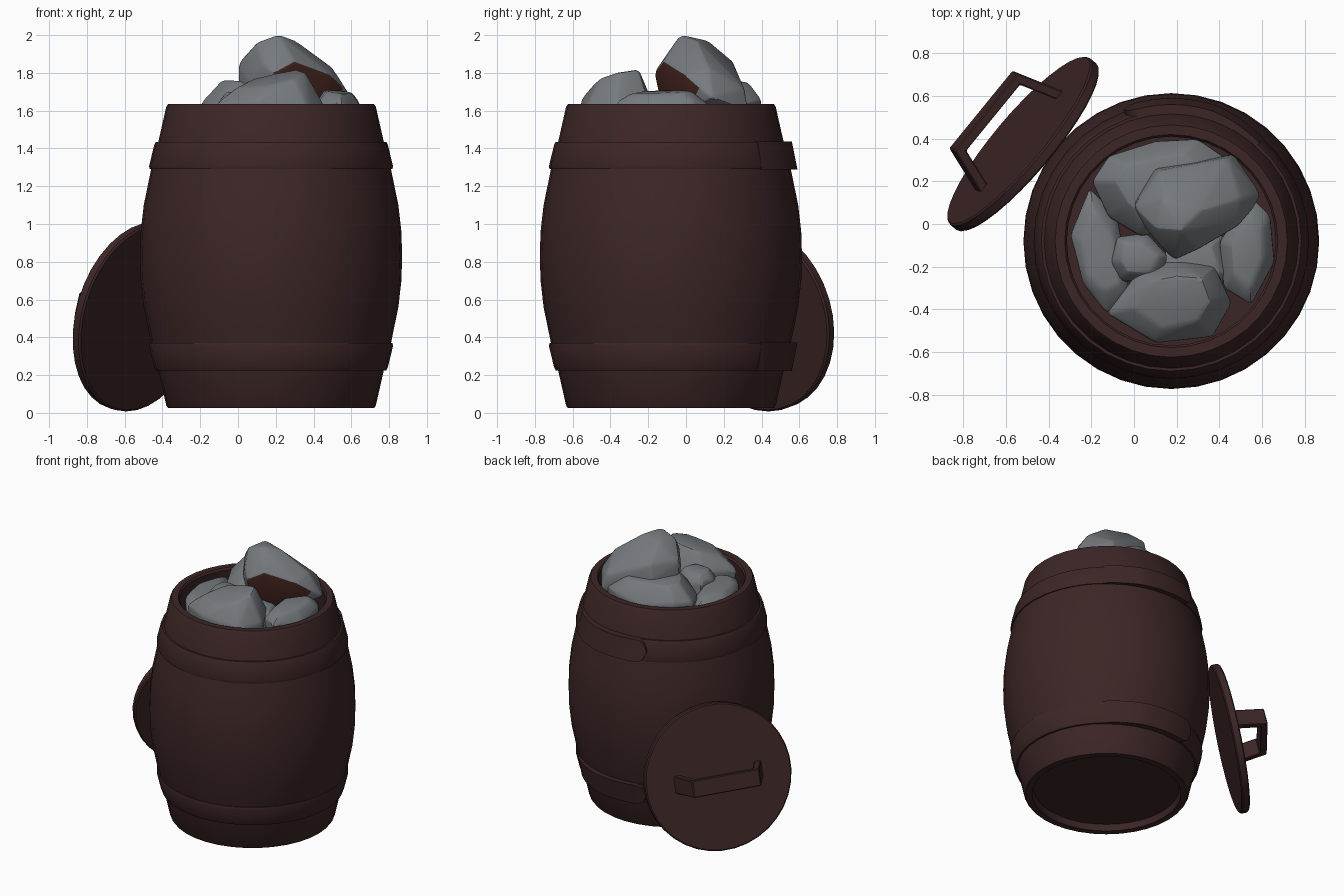
import bpy, bmesh, math
from mathutils import Matrix, Vector

if "Cube" in bpy.data.objects:
    bpy.data.objects.remove(bpy.data.objects["Cube"])


def material(name, rgb):
    m = bpy.data.materials.new(name)
    m.diffuse_color = (*rgb, 1)
    m.use_nodes = True
    m.node_tree.nodes["Principled BSDF"].inputs["Base Color"].default_value = m.diffuse_color
    return m


WOOD = material("dark_brown_wood", (0.046, 0.019, 0.019))
STONE = material("grey_stone", (0.180, 0.197, 0.212))
RUST = material("red_brown", (0.055, 0.017, 0.012))
CX, CY, MID = 0.175, -0.08, 0.83     # barrel axis and mid height


def finish(bm, name, mats, angle=30, matrix=None):
    bmesh.ops.remove_doubles(bm, verts=bm.verts, dist=1e-5)
    bmesh.ops.recalc_face_normals(bm, faces=bm.faces)
    me = bpy.data.meshes.new(name)
    bm.to_mesh(me)
    bm.free()
    ob = bpy.data.objects.new(name, me)
    bpy.context.collection.objects.link(ob)
    for m in mats:
        me.materials.append(m)
    if matrix:
        ob.matrix_world = matrix
    bpy.ops.object.select_all(action='DESELECT')
    ob.select_set(True)
    bpy.context.view_layer.objects.active = ob
    bpy.ops.object.shade_smooth_by_angle(angle=math.radians(angle))
    return ob


def skin(bm, rings, close_rings, close_profile):
    """Quads between successive rings of points."""
    vs = [[bm.verts.new(p) for p in ring] for ring in rings]
    n, k = len(vs), len(vs[0])
    for i in range(n if close_rings else n - 1):
        for j in range(k if close_profile else k - 1):
            a, b = vs[i], vs[(i + 1) % n]
            bm.faces.new((a[j], a[(j + 1) % k], b[(j + 1) % k], b[j]))
    return vs


def polar(r, a, z):
    return (r * math.cos(a), r * math.sin(a), z)


def revolve(name, profile, mat, closed=False, sides=36, matrix=None):
    bm = bmesh.new()
    rings = [[polar(r, 2 * math.pi * i / sides, z) for r, z in profile]
             for i in range(sides)]
    skin(bm, rings, True, closed)
    # merge axis points before removing collapsed faces
    bmesh.ops.remove_doubles(bm, verts=bm.verts, dist=1e-5)
    return finish(bm, name, [mat], 35, matrix)


AXIS = Matrix.Translation((CX, CY, 0))

# Barrel body: bulging outside, recessed base, open top
half = [(0.545, 0.025), (0.555, 0.04), (0.598, 0.23), (0.635, 0.37), (0.674, 0.56), (0.690, 0.70)]
outer = half + [(0.694, MID)] + [(r, 2 * MID - z) for r, z in reversed(half)]
revolve("barrel_body",
        [(0, 0.07), (0.49, 0.07), (0.50, 0.025)] + outer +
        [(0.50, 1.635), (0.49, 1.62), (0.50, 1.50), (0.53, 1.30), (0, 1.30)],
        WOOD, matrix=AXIS)

# Hoops, each with an overlapping round-ended strap at the back
hoop = [(0.585, 0.225), (0.610, 0.225), (0.618, 0.24), (0.646, 0.355), (0.642, 0.37), (0.61, 0.37)]
for label, flip in (("lower", False), ("upper", True)):
    def fz(z):
        return 2 * MID - z if flip else z
    revolve(label + "_hoop", [(r, fz(z)) for r, z in hoop], WOOD, True, matrix=AXIS)
    rings = []
    for i in range(31):
        deg = 48 + 2 * 31 * i / 30
        lift = 0.003 + 0.022 * min(1, i / 12)
        tip = max(0, (deg - 103) / 7)
        h = 0.075 * math.sqrt(max(0.004, 1 - tip * tip))
        ring = []
        for s, up in ((-1, 0), (-1, 1), (1, 1), (1, 0)):
            z = 0.297 + s * h
            r = 0.630 + (z - 0.297) * 0.2 + (lift if up else -0.02)
            ring.append(polar(r, math.radians(deg), fz(z)))
        rings.append(ring)
    bm = bmesh.new()
    vs = skin(bm, rings, False, True)
    bm.faces.new(vs[0])
    bm.faces.new(vs[-1])
    finish(bm, label + "_hoop_overlap", [WOOD], 35, AXIS)

# Lid leaning on the barrel
tilt = math.radians(13)
lx = Vector((-0.644, -0.765, 0))
lx.normalize()
lz = Vector((lx.y * math.cos(tilt), -lx.x * math.cos(tilt), math.sin(tilt)))
ly = lz.cross(lx)
lid_matrix = Matrix.Translation((-0.52, 0.375, 0.509)) @ Matrix((lx, ly, lz)).transposed().to_4x4()
revolve("lid", [(0, -0.028), (0.50, -0.028), (0.51, -0.02), (0.51, 0.02), (0.502, 0.028), (0, 0.028)],
        WOOD, matrix=lid_matrix)

# Lid handle: bracket outline extruded across the lid
bracket = [(-0.31, 0.015), (-0.235, 0.25), (0.235, 0.25), (0.31, 0.015),
           (0.26, 0.015), (0.20, 0.205), (-0.20, 0.205), (-0.26, 0.015)]
bm = bmesh.new()
vs = skin(bm, [[(x, y, z) for x, z in bracket] for y in (-0.06, 0.06)], False, True)
for ring in vs:
    bm.faces.new(ring)
bmesh.ops.recalc_face_normals(bm, faces=bm.faces)
bmesh.ops.bevel(bm, geom=bm.edges[:], offset=0.006, segments=1, profile=0.5, affect='EDGES')
finish(bm, "lid_handle", [WOOD], 30, lid_matrix @ Matrix.Rotation(math.radians(4), 4, 'Z'))


def hull_rock(name, points, bevel=0.018, paint=None):
    bm = bmesh.new()
    for p in points:
        bm.verts.new(p)
    res = bmesh.ops.convex_hull(bm, input=bm.verts[:])
    loose = [v for v in bm.verts if not v.link_faces]
    bmesh.ops.delete(bm, geom=loose, context='VERTS')
    bmesh.ops.recalc_face_normals(bm, faces=bm.faces)
    bmesh.ops.dissolve_limit(bm, angle_limit=math.radians(7), verts=bm.verts[:], edges=bm.edges[:])
    if paint:
        for f in bm.faces:
            f.normal_update()
            if f.normal.dot(paint) > 0.95:
                f.material_index = 1
    bmesh.ops.bevel(bm, geom=bm.edges[:], offset=bevel, segments=2, profile=0.5,
                    affect='EDGES', clamp_overlap=True, material=-1)
    finish(bm, name, [STONE, RUST] if paint else [STONE], 22)


def rock(name, outline, zmid, ztop, slope=(0, 0), top=0.62):
    """Rock from its plan outline: narrow foot, full waist, sloping smaller top."""
    mx = sum(p[0] for p in outline) / len(outline)
    my = sum(p[1] for p in outline) / len(outline)
    pts = []
    for i, (x, y) in enumerate(outline):
        dx, dy = x - mx, y - my
        wob = 0.025 * math.sin(2.4 * i)
        pts.append((mx + dx * 0.85, my + dy * 0.85, 1.36))
        pts.append((x, y, zmid + wob))
        s = top + wob * 2
        pts.append((mx + dx * s, my + dy * s, ztop + slope[0] * dx * s + slope[1] * dy * s))
    hull_rock(name, pts)


# Rocks filling the barrel
rock("front_rock", [(-0.13, -0.42), (0.02, -0.22), (0.2, -0.16), (0.38, -0.2), (0.46, -0.37),
                    (0.37, -0.53), (0.1, -0.56)], 1.63, 1.775, (0.2, 0.22))
rock("right_rock", [(0.55, 0.13), (0.64, 0.04), (0.66, -0.18), (0.55, -0.38), (0.42, -0.3),
                    (0.40, -0.08)], 1.63, 1.70, (-0.12, 0.05))
rock("back_rock", [(-0.2, 0.2), (-0.12, 0.32), (0.1, 0.39), (0.3, 0.40), (0.45, 0.3),
                   (0.3, 0), (0.03, -0.06), (-0.12, 0.03)], 1.64, 1.755, (-0.03, 0))
rock("small_rock", [(-0.11, -0.18), (-0.08, -0.06), (0.06, -0.04), (0.16, -0.15),
                    (0.12, -0.27), (-0.06, -0.27)], 1.64, 1.70)
rock("left_rock", [(-0.30, -0.05), (-0.21, 0.17), (-0.08, 0.05), (-0.03, -0.2), (-0.02, -0.36),
                   (-0.13, -0.42), (-0.24, -0.28)], 1.58, 1.635)
rock("middle_rock", [(0.1, -0.2), (0.2, -0.05), (0.42, -0.05), (0.46, -0.25), (0.3, -0.35)],
     1.58, 1.65)

# Big rock on top, with its undercut front face in red-brown
hull_rock("top_rock", [
    (0.19, -0.17, 1.80), (0.30, -0.12, 1.86), (0.49, -0.01, 1.79), (0.20, -0.13, 1.60),
    (0.46, 0.01, 1.60), (0.10, -0.02, 1.96), (0.22, -0.03, 2.003), (0.31, 0.06, 1.97),
    (0.14, 0.12, 1.97), (0.50, 0.12, 1.83), (0.0, 0.08, 1.85), (0.0, 0.10, 1.68),
    (0.06, -0.03, 1.75), (0.10, 0.26, 1.75), (0.12, 0.25, 1.86), (0.44, 0.31, 1.72),
    (0.47, 0.33, 1.60), (0.60, 0.14, 1.67), (0.56, 0.07, 1.72), (0.05, 0.20, 1.60),
    (0.08, 0.0, 1.60), (0.13, -0.11, 1.85)],
    0.015, Vector((0.47, -0.88, -0.13)).normalized())
